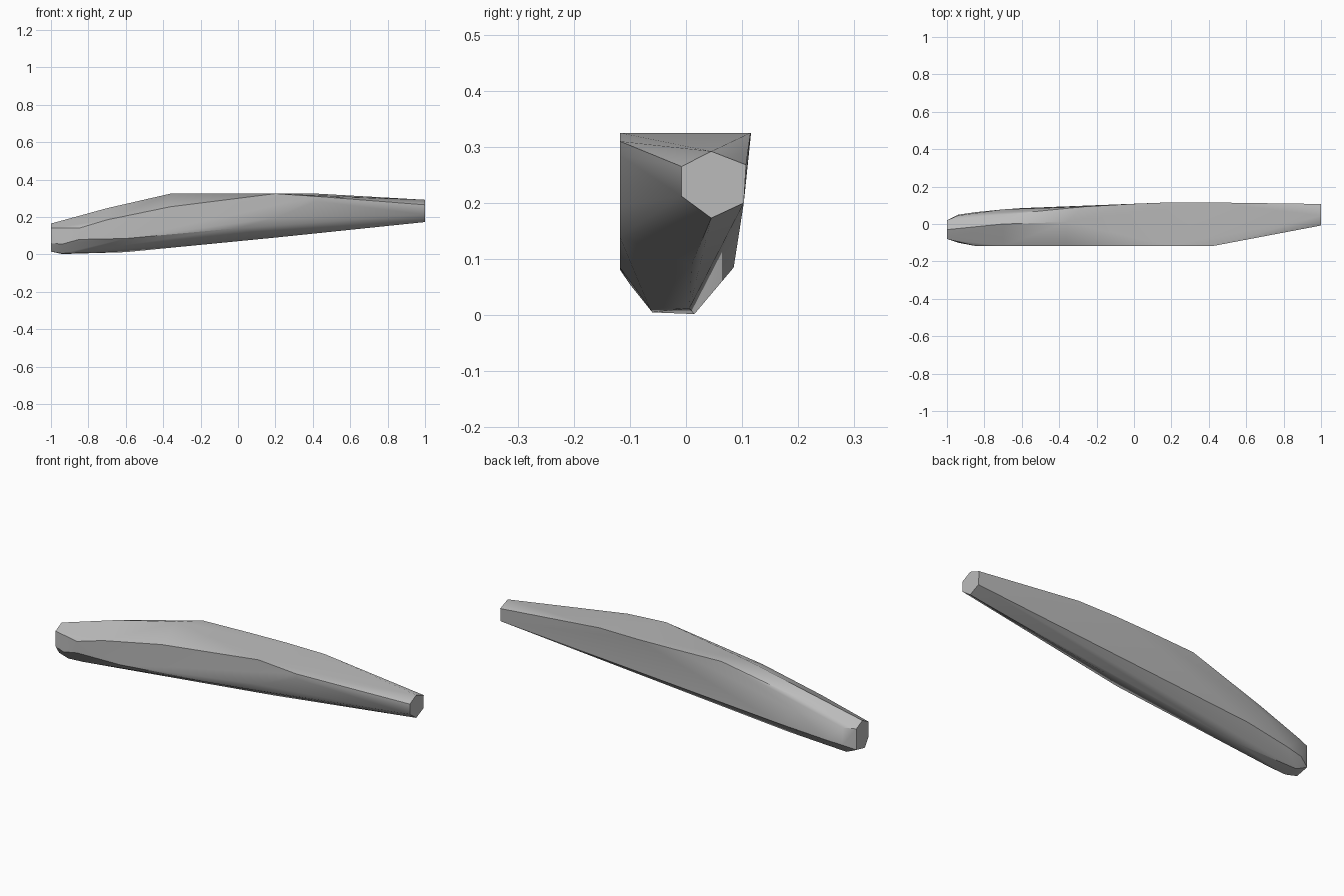
import bpy, bmesh, math

cube = bpy.data.objects.get("Cube")
if cube:
    bpy.data.objects.remove(cube, do_unlink=True)

# Cross-sections along the shard: x -> corner points (y, z)
sections = {
    -1.0: [(-.08, .06), (-.08, .14), (-.03, .165), (.02, .14), (.02, .03), (-.05, .015)],
    -.94: [(-.1, .055), (-.06, .005), (.015, .002), (.05, .05), (.045, .14)],
    -.85: [(-.117, .08), (-.117, .14), (-.065, .013), (.063, .06)],
    -.7: [(-.118, .185), (0, .247), (.05, .225), (.078, .17)],
    -.6: [(-.118, .085), (.006, .012), (.085, .085)],
    -.36: [(-.118, .255), (.01, .325)],
    -.27: [(.092, .325)],
    0: [(-.118, .14), (.108, .325)],
    .2: [(-.118, .195), (-.118, .325), (.01, .09), (.116, .325)],
    .42: [(-.118, .285), (-.118, .31), (.115, .325)],
    1.0: [(-.008, .265), (.045, .292), (.107, .268), (.103, .2), (.045, .173), (-.008, .212)],
}

# Wrap the sections in a faceted skin
bm = bmesh.new()
for x, ring in sections.items():
    for y, z in ring:
        bm.verts.new((x, y, z))
hull = bmesh.ops.convex_hull(bm, input=bm.verts[:])
loose = [v for v in bm.verts if not v.link_faces]
bmesh.ops.delete(bm, geom=loose, context="VERTS")
bmesh.ops.dissolve_limit(bm, angle_limit=math.radians(1),
                         verts=bm.verts[:], edges=bm.edges[:])
bmesh.ops.recalc_face_normals(bm, faces=bm.faces[:])
mesh = bpy.data.meshes.new("stone_shard")
bm.to_mesh(mesh)
bm.free()
shard = bpy.data.objects.new("stone_shard", mesh)
bpy.context.collection.objects.link(shard)

# Plain grey stone
grey = bpy.data.materials.new("grey_stone")
grey.use_nodes = True
color = (.5, .5, .5, 1)
grey.diffuse_color = color
grey.node_tree.nodes["Principled BSDF"].inputs["Base Color"].default_value = color
mesh.materials.append(grey)

# Soft shading across shallow facets, crisp on strong edges
bpy.context.view_layer.objects.active = shard
shard.select_set(True)
bpy.ops.object.shade_smooth_by_angle(angle=math.radians(30))
